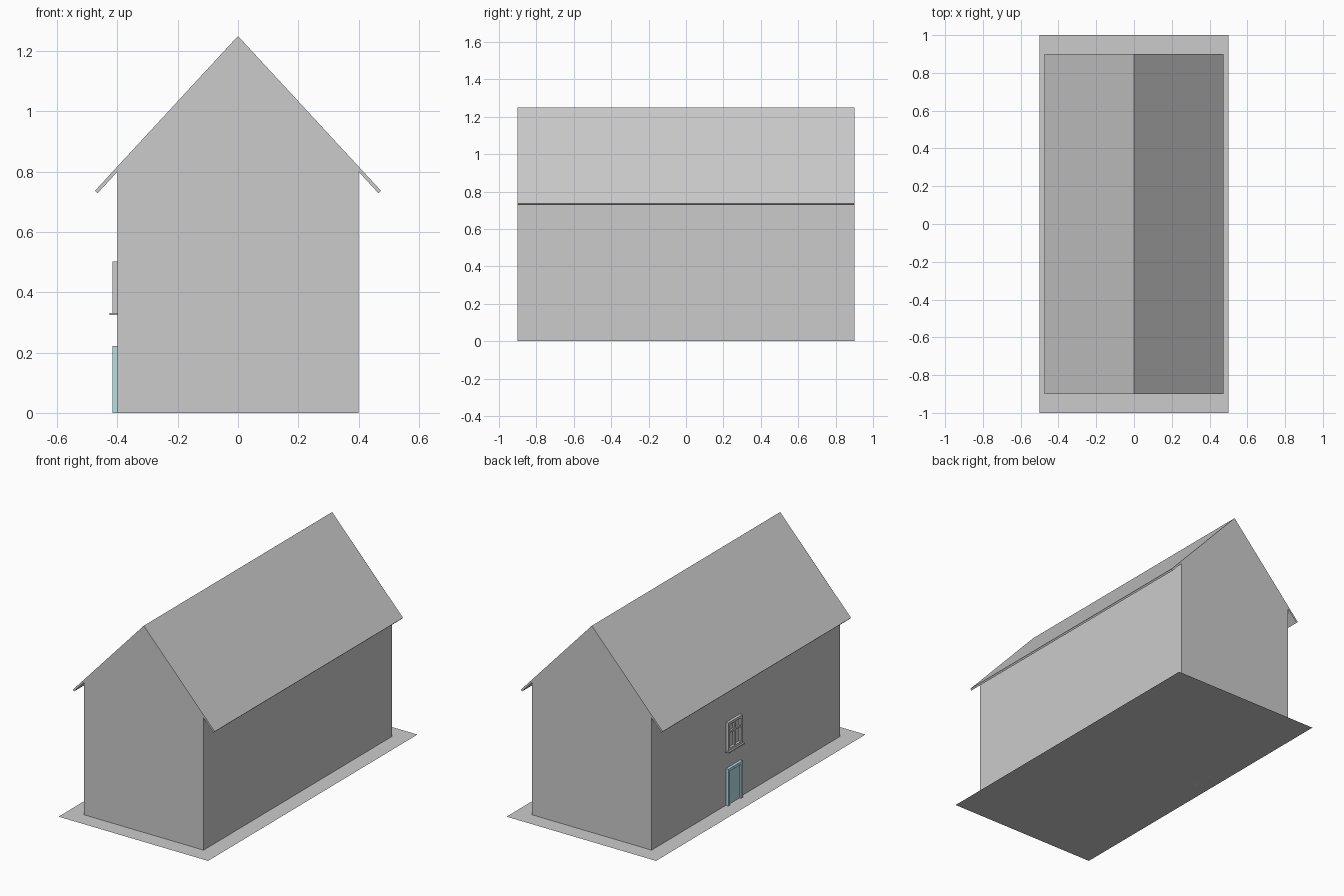
import bpy
import bmesh

if "Cube" in bpy.data.objects:
    bpy.data.objects.remove(bpy.data.objects["Cube"])

WALL_X, HALF_Y = 0.4, 0.9
EAVE_Z, RIDGE_Z = 0.80, 1.25
OPEN_Y = 0.122          # centre of door and window along the left wall


def finish(name, bm, material=None):
    bmesh.ops.recalc_face_normals(bm, faces=bm.faces[:])
    mesh = bpy.data.meshes.new(name)
    bm.to_mesh(mesh)
    bm.free()
    obj = bpy.data.objects.new(name, mesh)
    bpy.context.collection.objects.link(obj)
    if material:
        mesh.materials.append(material)
    return obj


def extrude_profile(name, profile):
    """Extrude an x/z outline along the length of the house."""
    bm = bmesh.new()
    face = bm.faces.new([bm.verts.new((x, -HALF_Y, z)) for x, z in profile])
    geom = bmesh.ops.extrude_face_region(bm, geom=[face])["geom"]
    moved = [g for g in geom if isinstance(g, bmesh.types.BMVert)]
    bmesh.ops.translate(bm, verts=moved, vec=(0, 2 * HALF_Y, 0))
    return finish(name, bm)


def box(name, x, y, z, material=None):
    bm = bmesh.new()
    bmesh.ops.create_cube(bm, size=1)
    for v in bm.verts:
        v.co = [a + (b - a) * (c + 0.5) for (a, b), c in zip((x, y, z), v.co)]
    return finish(name, bm, material)


def frame(name, half_w, z0, z1, bar, depth, material=None, bottom=True):
    """Closed or three-sided surround on the left wall."""
    x = (-WALL_X - depth, -WALL_X)
    for side, s in (("left", 1), ("right", -1)):
        ys = sorted((OPEN_Y + s * half_w, OPEN_Y + s * (half_w - bar)))
        box(f"{name}_{side}", x, ys, (z0, z1), material)
    inner = (OPEN_Y - half_w + bar, OPEN_Y + half_w - bar)
    box(f"{name}_top", x, inner, (z1 - bar, z1), material)
    if bottom:
        box(f"{name}_bottom", x, inner, (z0, z0 + bar), material)


# Flat ground slab
bm = bmesh.new()
bm.faces.new([bm.verts.new(c) for c in
              ((-0.5, -1, 0), (0.5, -1, 0), (0.5, 1, 0), (-0.5, 1, 0))])
finish("base_plate", bm)

# House body with gables
slope = (RIDGE_Z - 0.737) / 0.474
under = RIDGE_Z - EAVE_Z - slope * WALL_X
extrude_profile("house_body", [(-WALL_X, 0), (WALL_X, 0), (WALL_X, EAVE_Z),
                               (0, RIDGE_Z - under), (-WALL_X, EAVE_Z)])

# Two thin roof slopes with overhanging eaves
for side, s in (("right", 1), ("left", -1)):
    tip_in = 0.466
    extrude_profile(f"roof_{side}", [
        (0, RIDGE_Z), (s * 0.474, 0.737),
        (s * tip_in, RIDGE_Z - under - slope * tip_in), (0, RIDGE_Z - under)])

# Door: teal surround and recessed leaf
teal = bpy.data.materials.new("door_teal")
teal.diffuse_color = (0.48, 0.74, 0.78, 1)
teal.use_nodes = True
teal.node_tree.nodes["Principled BSDF"].inputs["Base Color"].default_value = teal.diffuse_color
frame("door_frame", 0.069, 0, 0.222, 0.016, 0.017, teal, bottom=False)
box("door_leaf", (-0.406, -0.4), (OPEN_Y - 0.053, OPEN_Y + 0.053),
    (0, 0.206), teal)

# Window: surround, crossbars, pane and sill
frame("window_frame", 0.067, 0.33, 0.502, 0.015, 0.017)
box("window_mullion", (-0.412, -0.4), (OPEN_Y - 0.006, OPEN_Y + 0.006), (0.345, 0.487))
for name, s in (("left", 1), ("right", -1)):
    ys = sorted((OPEN_Y + s * 0.006, OPEN_Y + s * 0.052))
    box(f"window_transom_{name}", (-0.412, -0.4), ys, (0.432, 0.444))
box("window_pane", (-0.402, -0.4), (OPEN_Y - 0.052, OPEN_Y + 0.052), (0.345, 0.487))
box("window_sill", (-0.427, -0.4), (OPEN_Y - 0.076, OPEN_Y + 0.076), (0.324, 0.331))
